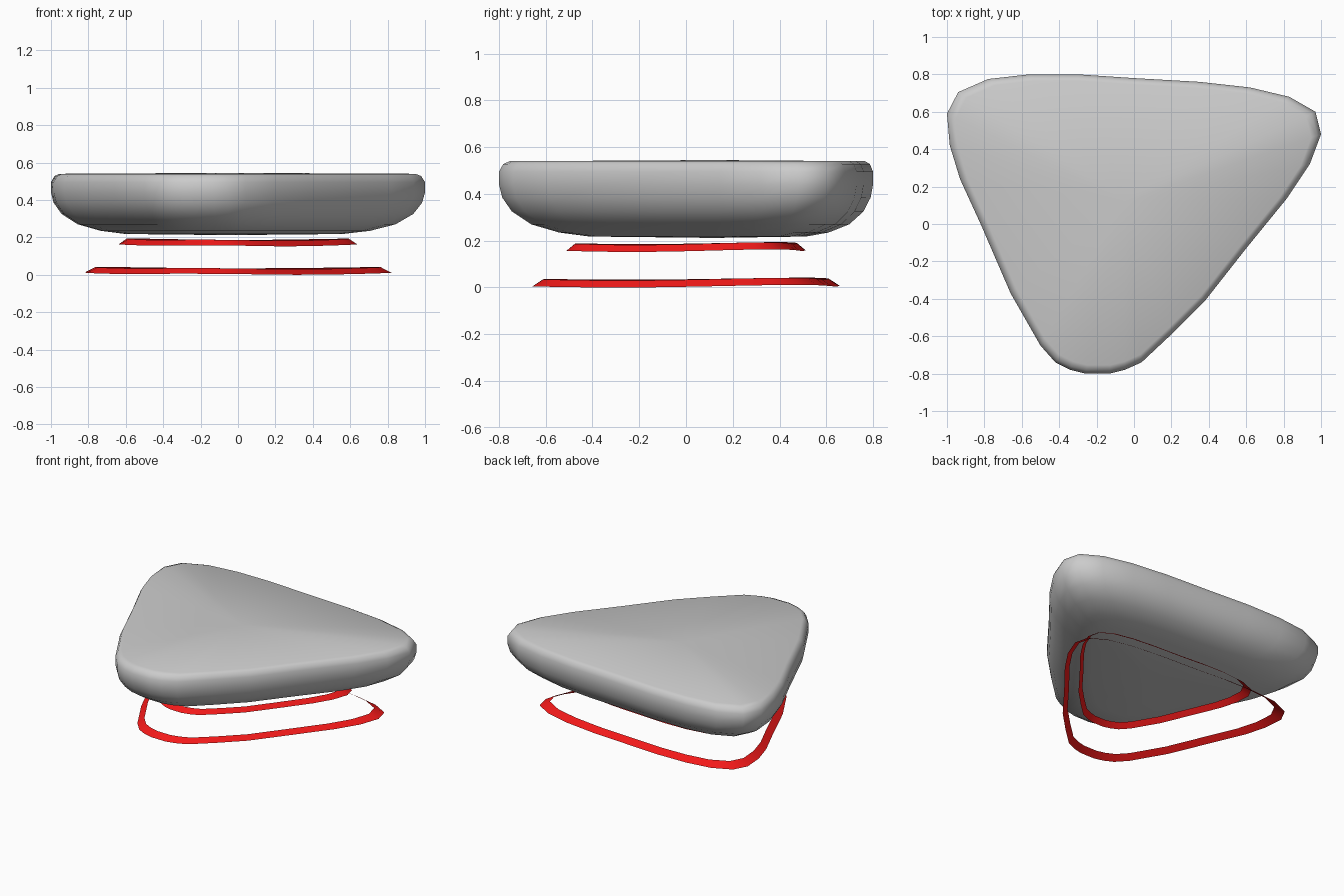
import bpy, bmesh
from math import hypot

if "Cube" in bpy.data.objects:
    bpy.data.objects.remove(bpy.data.objects["Cube"])

# Rounded-triangle outline seen from above
OUTLINE = [(1.0, .48), (.97, .60), (.83, .68), (.62, .73), (.35, .76), (0, .78),
           (-.30, .80), (-.56, .80), (-.78, .775), (-.94, .705), (-1.0, .59),
           (-.985, .42), (-.93, .24), (-.82, 0), (-.66, -.37), (-.50, -.65),
           (-.42, -.74), (-.34, -.78), (-.26, -.80), (-.13, -.80), (-.05, -.78),
           (.04, -.74), (.20, -.59), (.38, -.41), (.60, -.13), (.82, .14), (.94, .32)]
CENTRE = (-.05, .12)


def scaled(s, c=(0, 0)):
    return [(c[0] + (x - c[0]) * s, c[1] + (y - c[1]) * s) for x, y in OUTLINE]


def loft(name, rings, caps=(None, None), angle=60):
    bm = bmesh.new()
    loops = [[bm.verts.new(p) for p in ring] for ring in rings]
    n = len(OUTLINE)
    for a, b in zip(loops, loops[1:]):
        for i in range(n):
            j = (i + 1) % n
            bm.faces.new((a[i], a[j], b[j], b[i]))
    # Close ends with fans around a centre point
    for loop, z, flip in ((loops[0], caps[0], True), (loops[-1], caps[1], False)):
        if z is None:
            continue
        mid = bm.verts.new((*CENTRE, z))
        for i in range(n):
            f = (loop[i], loop[(i + 1) % n], mid)
            bm.faces.new(f[::-1] if flip else f)
    me = bpy.data.meshes.new(name)
    bm.to_mesh(me)
    bm.free()
    for p in me.polygons:
        p.use_smooth = True
    ob = bpy.data.objects.new(name, me)
    bpy.context.collection.objects.link(ob)
    return ob


# Hovering body: flat underside, curved flank, softly domed top
profile = [(.58, .218), (.72, .235), (.85, .27), (.94, .325), (.985, .385),
           (1.0, .44), (1.0, .495), (.98, .528), (.95, .54)]
loft("body", [[(x, y, z) for x, y in scaled(s, CENTRE)] for s, z in profile],
     caps=(.212, .545))

# Red sloping ribbons below, lifted slightly at the corners
red = bpy.data.materials.new("red")
red.diffuse_color = (.9, .01, .01, 1)
red.use_nodes = True
red.node_tree.nodes["Principled BSDF"].inputs["Base Color"].default_value = red.diffuse_color
radii = [hypot(x, y) for x, y in OUTLINE]
lift = [.012 * (r - min(radii)) / (max(radii) - min(radii)) for r in radii]


def ribbon(name, size, z):
    outer = [(x, y, z + l) for (x, y), l in zip(scaled(size), lift)]
    inner = [(x, y, z + .03 + l) for (x, y), l in zip(scaled(size * .93), lift)]
    loft(name, [outer, inner]).data.materials.append(red)


ribbon("lower_ring", .82, 0)
ribbon("upper_ring", .638, .152)
